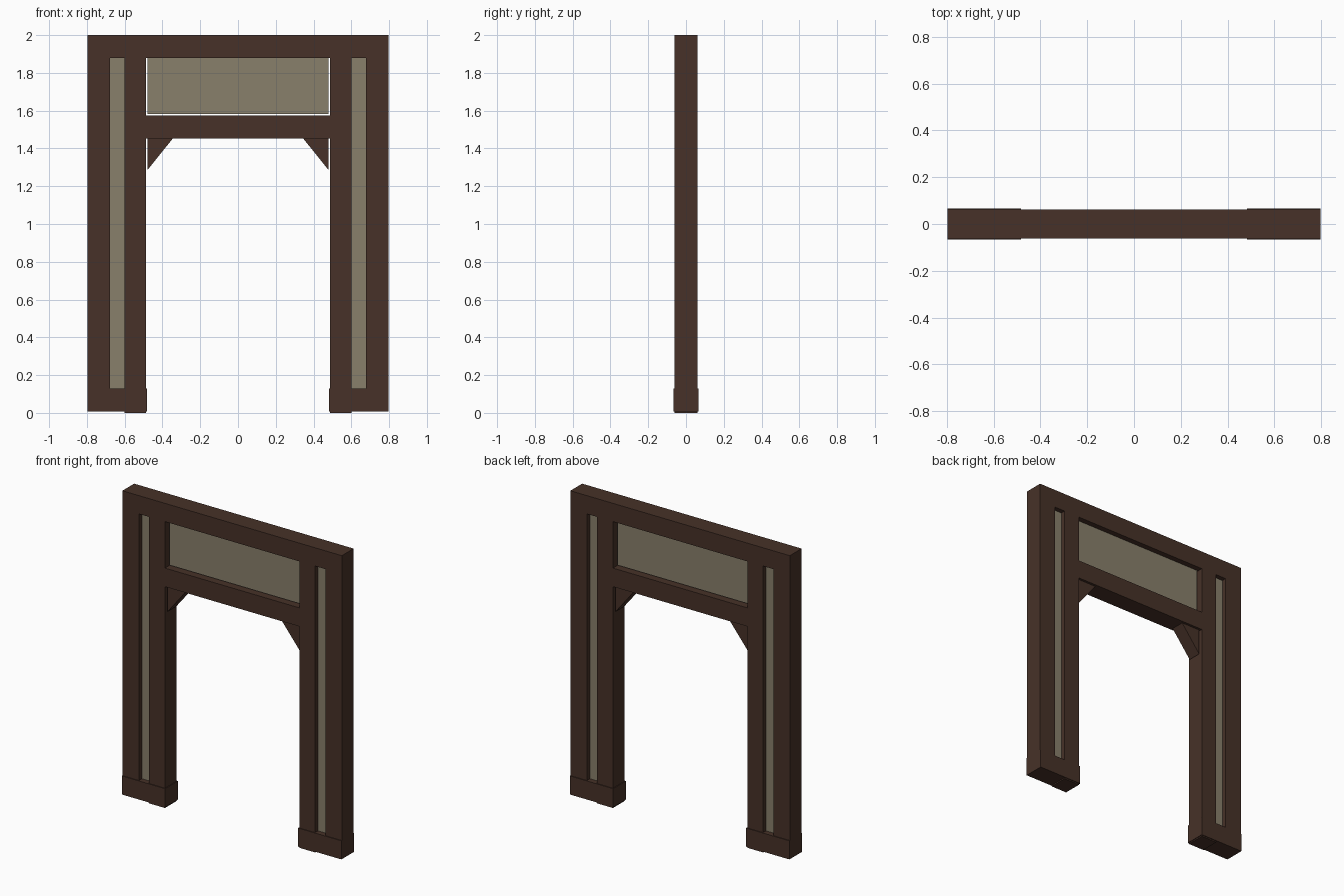
import bpy, bmesh

if "Cube" in bpy.data.objects:
    bpy.data.objects.remove(bpy.data.objects["Cube"])


def material(name, rgb):
    m = bpy.data.materials.new(name)
    m.diffuse_color = (*rgb, 1)
    m.use_nodes = True
    m.node_tree.nodes["Principled BSDF"].inputs["Base Color"].default_value = m.diffuse_color
    return m


WOOD = material("dark wood", (0.063, 0.031, 0.021))
PANEL = material("grey beige panel", (0.25, 0.216, 0.148))


def prism(name, pts, half_depth, mat):
    """Extrude an x-z outline evenly about y = 0."""
    bm = bmesh.new()
    face = bm.faces.new([bm.verts.new((x, -half_depth, z)) for x, z in pts])
    ext = bmesh.ops.extrude_face_region(bm, geom=[face])
    verts = [g for g in ext["geom"] if isinstance(g, bmesh.types.BMVert)]
    bmesh.ops.translate(bm, verts=verts, vec=(0, 2 * half_depth, 0))
    bmesh.ops.recalc_face_normals(bm, faces=bm.faces)
    me = bpy.data.meshes.new(name)
    bm.to_mesh(me)
    bm.free()
    me.materials.append(mat)
    ob = bpy.data.objects.new(name, me)
    bpy.context.collection.objects.link(ob)
    return ob


def box(name, x0, x1, z0, z1, half_depth, mat):
    return prism(name, [(x0, z0), (x1, z0), (x1, z1), (x0, z1)], half_depth, mat)


HALF = 0.061    # half depth of the timbers
W = 0.797       # half width of the frame

# Top beam, lintel and the panel between them
box("top_beam", -W, W, 1.88, 2.0, HALF, WOOD)
box("lintel", -0.488, 0.488, 1.453, 1.575, HALF, WOOD)
box("upper_panel", -0.48, 0.48, 1.583, 1.88, 0.025, PANEL)

for side, s in (("left", -1), ("right", 1)):
    # Posts with a narrow panel between them
    box(side + "_outer_post", s * 0.677, s * W, 0.01, 1.88, HALF, WOOD)
    box(side + "_inner_post", s * 0.488, s * 0.602, 0.0, 1.88, HALF, WOOD)
    box(side + "_side_panel", s * 0.602, s * 0.677, 0.13, 1.88, 0.03, PANEL)
    # Plinth around the feet
    box(side + "_plinth", s * 0.483, s * W, 0.008, 0.13, 0.066, WOOD)
    # Corner brace under the lintel
    prism(side + "_brace",
          [(s * 0.48, 1.453), (s * 0.345, 1.453), (s * 0.48, 1.285)], 0.045, WOOD)
